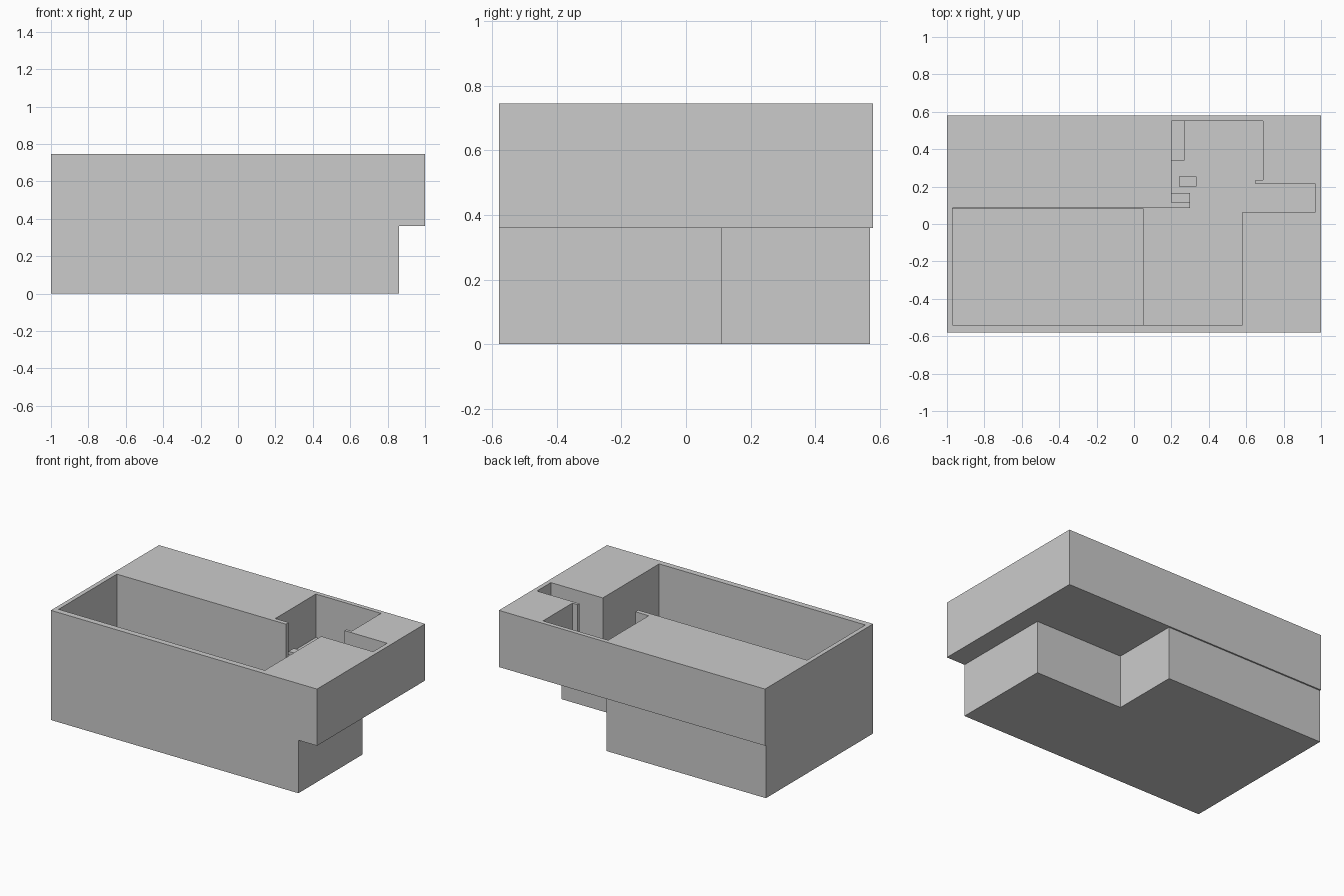
import bpy

if "Cube" in bpy.data.objects:
    bpy.data.objects.remove(bpy.data.objects["Cube"])


def rect(x0, x1, y0, y1):
    return [(x0, y0), (x1, y0), (x1, y1), (x0, y1)]


def prism(name, z0, z1, *outlines):
    """Extrude a flat outline (later outlines become holes) from z0 to z1."""
    cu = bpy.data.curves.new(name + "_profile", 'CURVE')
    cu.dimensions = '2D'
    cu.fill_mode = 'BOTH'
    cu.extrude = (z1 - z0) / 2
    for pts in outlines:
        sp = cu.splines.new('POLY')
        sp.points.add(len(pts) - 1)
        for p, (x, y) in zip(sp.points, pts):
            p.co = (x, y, 0, 1)
        sp.use_cyclic_u = True
    tmp = bpy.data.objects.new(name + "_tmp", cu)
    bpy.context.collection.objects.link(tmp)
    bpy.context.view_layer.update()
    dg = bpy.context.evaluated_depsgraph_get()
    mesh = bpy.data.meshes.new_from_object(tmp.evaluated_get(dg))
    bpy.data.objects.remove(tmp)
    mesh.name = name
    mesh.shade_flat()
    ob = bpy.data.objects.new(name, mesh)
    ob.location.z = (z0 + z1) / 2
    bpy.context.collection.objects.link(ob)
    return ob


FLOOR, TOP = 0.36, 0.745
HY = 0.58
living_void = rect(-0.97, 0.05, -0.54, 0.08)

# Ground storey: L-shaped footprint with a double-height room
lower = [(-1, -HY), (0.86, -HY), (0.86, 0.11), (0.2, 0.11), (0.2, 0.57), (-1, 0.57)]
prism("ground_slab", 0, 0.02, lower)
prism("ground_storey", 0.02, FLOOR, lower, living_void)

# Upper storey: overhanging floor and thick walls around the open rooms
outer = rect(-1, 1, -HY, HY)
rooms = [(-0.97, -0.54), (0.58, -0.54), (0.58, 0.065), (0.97, 0.065),
         (0.97, 0.215), (0.65, 0.215), (0.65, 0.235), (0.69, 0.235),
         (0.69, 0.55), (0.2, 0.55), (0.2, 0.115), (0.3, 0.115),
         (0.3, 0.085), (-0.97, 0.085)]
prism("upper_floor", FLOOR, FLOOR + 0.008, outer, living_void)
prism("upper_walls", FLOOR + 0.008, TOP, outer, rooms)

# Small fittings in the back room
for name, box, z in (("side_cabinet", rect(0.2, 0.3, 0.115, 0.165), 0.50),
                     ("small_table", rect(0.24, 0.335, 0.2, 0.255), 0.50),
                     ("long_counter", rect(0.2, 0.27, 0.34, 0.55), 0.45)):
    prism(name, FLOOR + 0.008, z, box)
